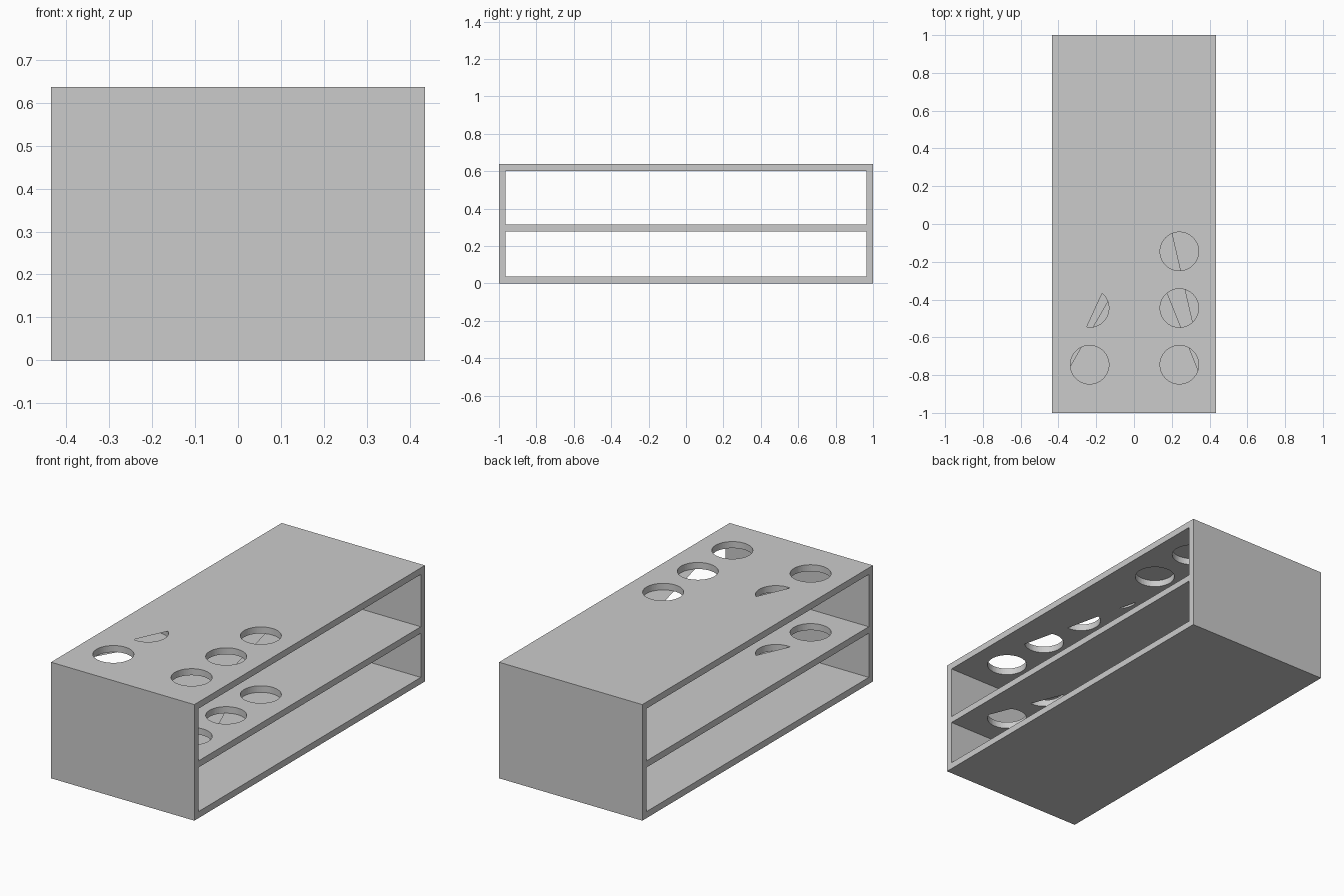
import bpy, bmesh
from mathutils import Matrix, Vector

if "Cube" in bpy.data.objects:
    bpy.data.objects.remove(bpy.data.objects["Cube"])

W, L, H, T = 0.87, 2.0, 0.637, 0.036
R, SEG = 0.102, 64
RIGHT, LEFT = 0.24, -0.235

# Straight edges of the sheets that partly close some holes (two xy points)
NEAR_LINE = ((0.245, -0.245), (0.20, -0.05))
SHELF_LINE = ((0.245, -0.545), (0.175, -0.37))
LEFT_UPPER = ((-0.25, -0.545), (-0.17, -0.37))
LEFT_LOWER = ((-0.215, -0.545), (-0.14, -0.415))


def add_object(name, bm):
    mesh = bpy.data.meshes.new(name)
    bm.to_mesh(mesh)
    bm.free()
    ob = bpy.data.objects.new(name, mesh)
    bpy.context.collection.objects.link(ob)
    return ob


def box(name, size, centre):
    bm = bmesh.new()
    bmesh.ops.create_cube(bm, size=1)
    bmesh.ops.scale(bm, vec=size, verts=bm.verts)
    bmesh.ops.translate(bm, vec=centre, verts=bm.verts)
    return add_object(name, bm)


def drill(board, holes, z):
    bm = bmesh.new()
    for x, y in holes:
        bmesh.ops.create_cone(bm, cap_ends=True, segments=SEG, radius1=R, radius2=R,
                              depth=T * 3, matrix=Matrix.Translation((x, y, z)))
    cutter = add_object("hole_cutter", bm)
    cutter.hide_render = True
    mod = board.modifiers.new("holes", 'BOOLEAN')
    mod.operation, mod.solver, mod.object = 'DIFFERENCE', 'EXACT', cutter
    deps = bpy.context.evaluated_depsgraph_get()
    mesh = bpy.data.meshes.new_from_object(board.evaluated_get(deps))
    board.modifiers.clear()
    board.data = mesh
    bpy.data.objects.remove(cutter)


def cover(bm, hole, z, line=None, right=True):
    """Flat disc over a hole, kept on one side of the line."""
    part = bmesh.new()
    bmesh.ops.create_circle(part, cap_ends=True, segments=SEG, radius=R,
                            matrix=Matrix.Translation((hole[0], hole[1], z)))
    if line:
        a, b = Vector(line[0]), Vector(line[1])
        d = b - a
        n = Vector((-d.y, d.x, 0)) * (1 if right else -1)
        bmesh.ops.bisect_plane(part, geom=part.verts[:] + part.edges[:] + part.faces[:],
                               plane_co=(a.x, a.y, z), plane_no=n, clear_outer=True)
    for f in part.faces:
        bm.faces.new([bm.verts.new(v.co) for v in f.verts])
    part.free()


# End walls and base
for name, s in (("front_wall", -1), ("back_wall", 1)):
    box(name, (W, T, H), (0, s * (L - T) / 2, H / 2))
inner = L - 2 * T
box("base", (W, inner, T), (0, 0, T / 2))

# Top board and shelf with round holes
right_holes = [(RIGHT, y) for y in (-0.745, -0.445, -0.145)]
left_holes = [(LEFT, y) for y in (-0.745, -0.445)]
blind_holes = [(RIGHT, y) for y in (0.155, 0.455, 0.755)]

for name, z, line, extra in (("top_board", H - T / 2, NEAR_LINE, blind_holes),
                             ("shelf", 0.296, SHELF_LINE, [])):
    board = box(name, (W, inner, T), (0, 0, z))
    drill(board, right_holes + left_holes + extra, z)
    up, low = z + T / 2, z - T / 2
    bm = bmesh.new()
    # Upper sheets
    cover(bm, left_holes[1], up, LEFT_UPPER, right=False)
    for h in extra:
        cover(bm, h, up)
    # Lower sheets
    for h in right_holes + extra[:1]:
        cover(bm, h, low, line)
    for h in left_holes:
        cover(bm, h, low, LEFT_LOWER, right=False)
    add_object(name + "_hole_covers", bm)
